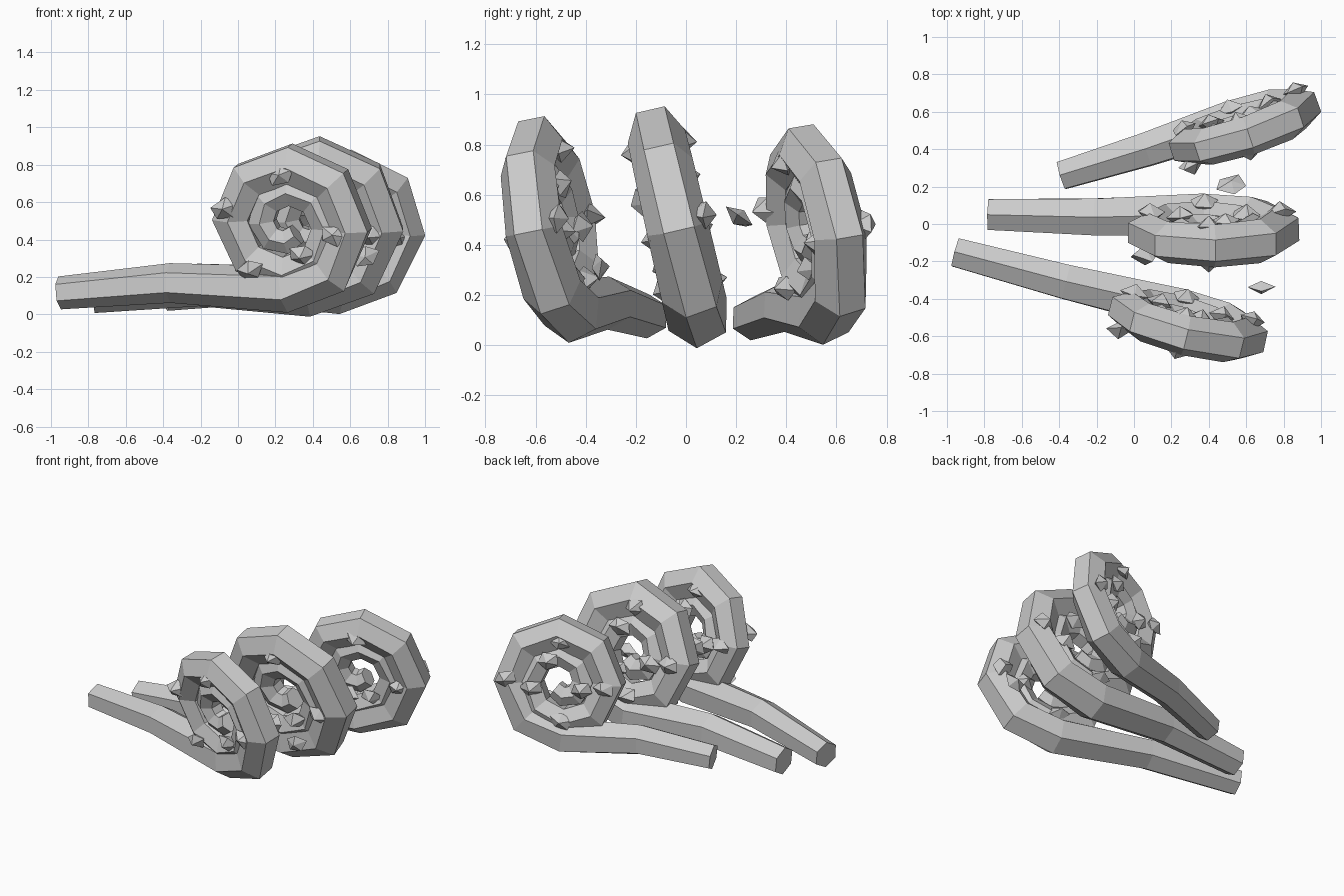
import bpy, bmesh, random
from math import sin, cos, pi, radians
from mathutils import Vector, Matrix

random.seed(4)
if "Cube" in bpy.data.objects:
    bpy.data.objects.remove(bpy.data.objects["Cube"])

grey = bpy.data.materials.new("stone_grey")
grey.use_nodes = True
colour = (0.6, 0.6, 0.6, 1)
grey.diffuse_color = colour
grey.node_tree.nodes["Principled BSDF"].inputs["Base Color"].default_value = colour


def add_object(name, bm, matrix):
    mesh = bpy.data.meshes.new(name)
    bmesh.ops.recalc_face_normals(bm, faces=bm.faces)
    bm.to_mesh(mesh)
    bm.free()
    mesh.materials.append(grey)
    obj = bpy.data.objects.new(name, mesh)
    obj.matrix_world = matrix
    bpy.context.collection.objects.link(obj)


# Hexagonal tube swept along a path lying in the local xz plane
def sweep(path):
    bm = bmesh.new()
    rings = []
    for i, (p, radius, roll) in enumerate(path):
        a = path[max(i - 1, 0)][0]
        b = path[min(i + 1, len(path) - 1)][0]
        t1 = (p - a).normalized() if i else (b - p).normalized()
        t2 = (b - p).normalized() if b != p else t1
        tangent = (t1 + t2).normalized()
        miter = 1 / max(tangent.dot(t1), 0.8)
        side = Vector((0, 1, 0))
        out = side.cross(tangent).normalized()
        ring = []
        for j in range(6):
            ang = pi / 3 * j + roll
            ring.append(bm.verts.new(
                p + side * cos(ang) * radius + out * sin(ang) * radius * miter))
        rings.append(ring)
    for r1, r2 in zip(rings, rings[1:]):
        for j in range(6):
            k = (j + 1) % 6
            bm.faces.new((r1[j], r1[k], r2[k], r2[j]))
    bm.faces.new(rings[0])
    bm.faces.new(rings[-1])
    return bm


# Irregular five-sided crystal, a ring of points between two tips
def add_gem(bm, centre, size, flat=0.7, tilt=0):
    turn = Matrix.Rotation(tilt + random.uniform(-0.3, 0.3), 3, "X") @ \
        Matrix.Rotation(random.uniform(-0.5, 0.5), 3, "Y")
    place = lambda x, y, z: bm.verts.new(
        centre + turn @ Vector((x * 1.15, y * flat, z * 0.85)) * size)
    tips = [place(0, s, 0) for s in (-1.1, 1.1)]
    rim = []
    for j in range(5):
        ang = 2 * pi * j / 5
        r = random.uniform(0.85, 1.1)
        rim.append(place(cos(ang) * r, random.uniform(-0.4, 0.4), sin(ang) * r))
    for j in range(5):
        for tip in tips:
            bm.faces.new((rim[j], rim[(j + 1) % 5], tip))


TURNS = 17
FRONT_GEMS = [(90, .29), (163, .34), (230, .31), (300, .18), (350, .29)]
BACK_GEMS = [(90, .29), (0, .36), (265, .25), (178, .3), (60, .17), (345, .2), (190, .15)]


def tentacle(name, centre, slope, lean, scale, reach):
    matrix = Matrix.Translation(centre) @ Matrix.Rotation(radians(slope), 4, "Z") \
        @ Matrix.Rotation(radians(lean), 4, "X") @ Matrix.Scale(scale, 4)
    # Stem, then a curl that tightens and thins toward its tip
    path = [(Vector((-reach, 0, -.385)), .09, -.31),
            (Vector((-reach * .52, 0, -.33)), .108, -.31)]
    for k in range(TURNS + 1):
        ang = radians(45 * k - 95)
        r = .367 - .009 * k - .0125 * max(k - 6, 0)
        path.append((Vector((cos(ang) * r, 0, sin(ang) * r)),
                     .126 - .0036 * k, min(.12 * k - .27, 0)))
    add_object(name, sweep(path), matrix)
    # Crystals studded over both faces of the curl
    bm = bmesh.new()
    for gems, way in ((FRONT_GEMS, -1), (BACK_GEMS, 1)):
        for deg, r in gems:
            a = radians(deg)
            depth = .07 + .14 * max(r - .12, 0)
            add_gem(bm, Vector((cos(a) * r, way * depth, sin(a) * r)), .07)
    add_object(name + "_crystals", bm, matrix)


tentacle("front_tentacle", (.265, -.53, .485), -14, 11, .98, 1.3)
tentacle("middle_tentacle", (.4, -.04, .495), 0, 13, 1.05, 1.12)
tentacle("back_tentacle", (.57, .51, .465), 18, 9, .95, 1.04)

# Loose crystals drifting between the curls
bm = bmesh.new()
add_gem(bm, Vector((.52, .21, .51)), .08, .4, .6)
add_gem(bm, Vector((.68, -.34, .31)), .065, .5)
add_object("loose_crystals", bm, Matrix())
